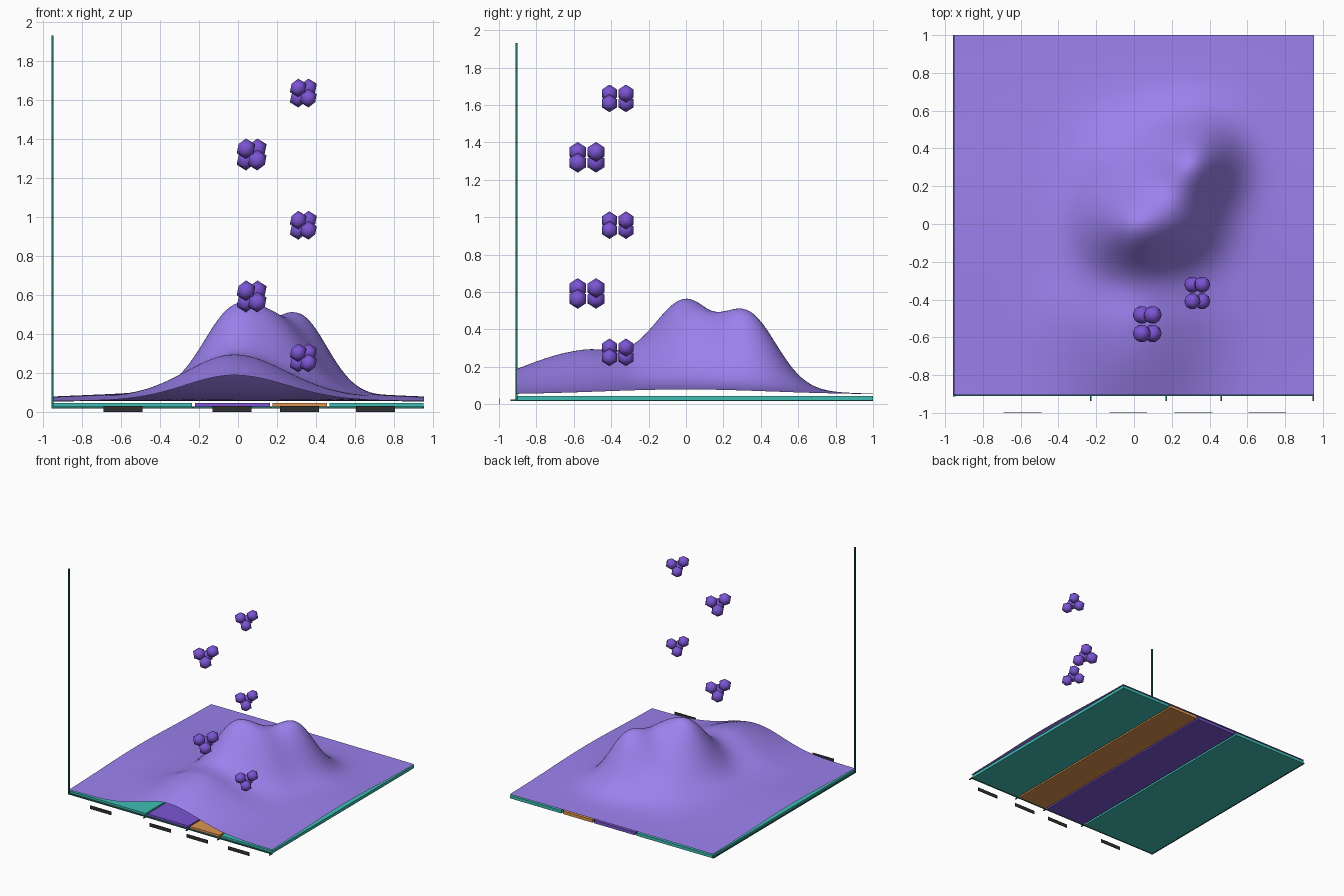
import bpy, bmesh
from math import exp
from mathutils import Matrix, Vector

if "Cube" in bpy.data.objects:
    bpy.data.objects.remove(bpy.data.objects["Cube"])


def material(name, rgb):
    m = bpy.data.materials.new(name)
    m.diffuse_color = (*rgb, 1)
    m.use_nodes = True
    m.node_tree.nodes["Principled BSDF"].inputs["Base Color"].default_value = m.diffuse_color
    return m


VIOLET = material("violet", (0.33, 0.22, 0.85))
PURPLE = material("purple", (0.20, 0.09, 0.65))
TEAL = material("teal", (0.05, 0.52, 0.46))
ORANGE = material("orange", (0.72, 0.30, 0.08))
DARK = material("dark teal", (0.02, 0.16, 0.14))
BLACK = material("dark grey", (0.03, 0.03, 0.03))


def make(name, bm, mat, smooth=False):
    me = bpy.data.meshes.new(name)
    bm.to_mesh(me)
    bm.free()
    ob = bpy.data.objects.new(name, me)
    bpy.context.collection.objects.link(ob)
    me.materials.append(mat)
    for p in me.polygons:
        p.use_smooth = smooth
    return ob


def box(name, lo, hi, mat):
    lo, hi = Vector(lo), Vector(hi)
    bm = bmesh.new()
    bmesh.ops.create_cube(bm, size=1, matrix=Matrix.LocRotScale((lo + hi) / 2, None, hi - lo))
    return make(name, bm, mat)


# Hills: centre x, y, height, spread left, right, front, back
HILLS = [
    (0.00, 0.00, 0.055, 0.80, 0.80, 0.45, 0.45),    # broad swell
    (-0.02, -0.55, 0.210, 0.25, 0.27, 0.36, 0.22),  # front ridge
    (-0.02, -0.02, 0.375, 0.156, 0.17, 0.172, 0.16),  # main peak
    (0.32, 0.33, 0.360, 0.16, 0.145, 0.155, 0.155),   # second peak
    (0.25, 0.01, 0.190, 0.14, 0.145, 0.15, 0.15),     # shoulder
    (0.00, 0.30, 0.120, 0.18, 0.18, 0.18, 0.18),      # back spur
]


def height(x, y):
    z = 0.052
    for cx, cy, a, sl, sr, sf, sb in HILLS:
        u = (x - cx) / (sl if x < cx else sr)
        v = (y - cy) / (sf if y < cy else sb)
        z += a * exp(-(u * u + v * v) / 2)
    return z


# Terrain sheet, open underneath
X0, X1, Y0, Y1 = -0.953, 0.953, -0.905, 1.0
bm = bmesh.new()
bmesh.ops.create_grid(bm, x_segments=90, y_segments=90, size=0.5)
for v in bm.verts:
    v.co.x = X0 + (v.co.x + 0.5) * (X1 - X0)
    v.co.y = Y0 + (v.co.y + 0.5) * (Y1 - Y0)
    v.co.z = height(v.co.x, v.co.y)
make("terrain_surface", bm, VIOLET, True)

# Base panels, one for each band
for i, (a, b, mat) in enumerate([(-0.948, -0.237, TEAL), (-0.22, 0.163, PURPLE),
                                 (0.177, 0.456, ORANGE), (0.47, 0.95, TEAL)]):
    box(f"base_panel_{i}", (a, -0.9, 0.02), (b, 1.0, 0.045), mat)

# Axis rails, upright pole and ticks
box("front_rail", (-0.957, -0.91, 0.018), (0.953, -0.9, 0.028), DARK)
box("side_rail", (-0.957, -0.91, 0.018), (-0.947, 1.0, 0.028), DARK)
box("upright_pole", (-0.957, -0.912, 0.018), (-0.945, -0.9, 1.93), DARK)
for i, x in enumerate((-0.23, 0.17, 0.463, 0.95)):
    box(f"axis_tick_{i}", (x - 0.004, -0.938, 0.018), (x + 0.004, -0.9, 0.026), DARK)

# Blank label plates in front of the panels
for i, x in enumerate((-0.59, -0.03, 0.315, 0.705)):
    box(f"blank_label_{i}", (x - 0.1, -1.0, 0.0), (x + 0.1, -0.997, 0.03), BLACK)

# Floating clusters: four faceted balls in a tetrahedron each
TETRA = [(1, 1, 1), (1, -1, -1), (-1, -1, 1), (-1, 1, -1)]
for i, (x, y, z, s) in enumerate([(0.335, -0.365, 0.277, 0.9), (0.07, -0.53, 0.592, 1.0),
                                  (0.335, -0.365, 0.957, 0.9), (0.07, -0.53, 1.32, 1.0),
                                  (0.335, -0.365, 1.635, 0.9)]):
    bm = bmesh.new()
    for sx, sy, sz in TETRA:
        at = Vector((x + sx * 0.029 * s, y + sy * 0.049 * s, z + sz * 0.029 * s))
        bmesh.ops.create_icosphere(bm, subdivisions=1, radius=0.053 * s,
                                   matrix=Matrix.Translation(at))
    make(f"ball_cluster_{i}", bm, PURPLE, True)
